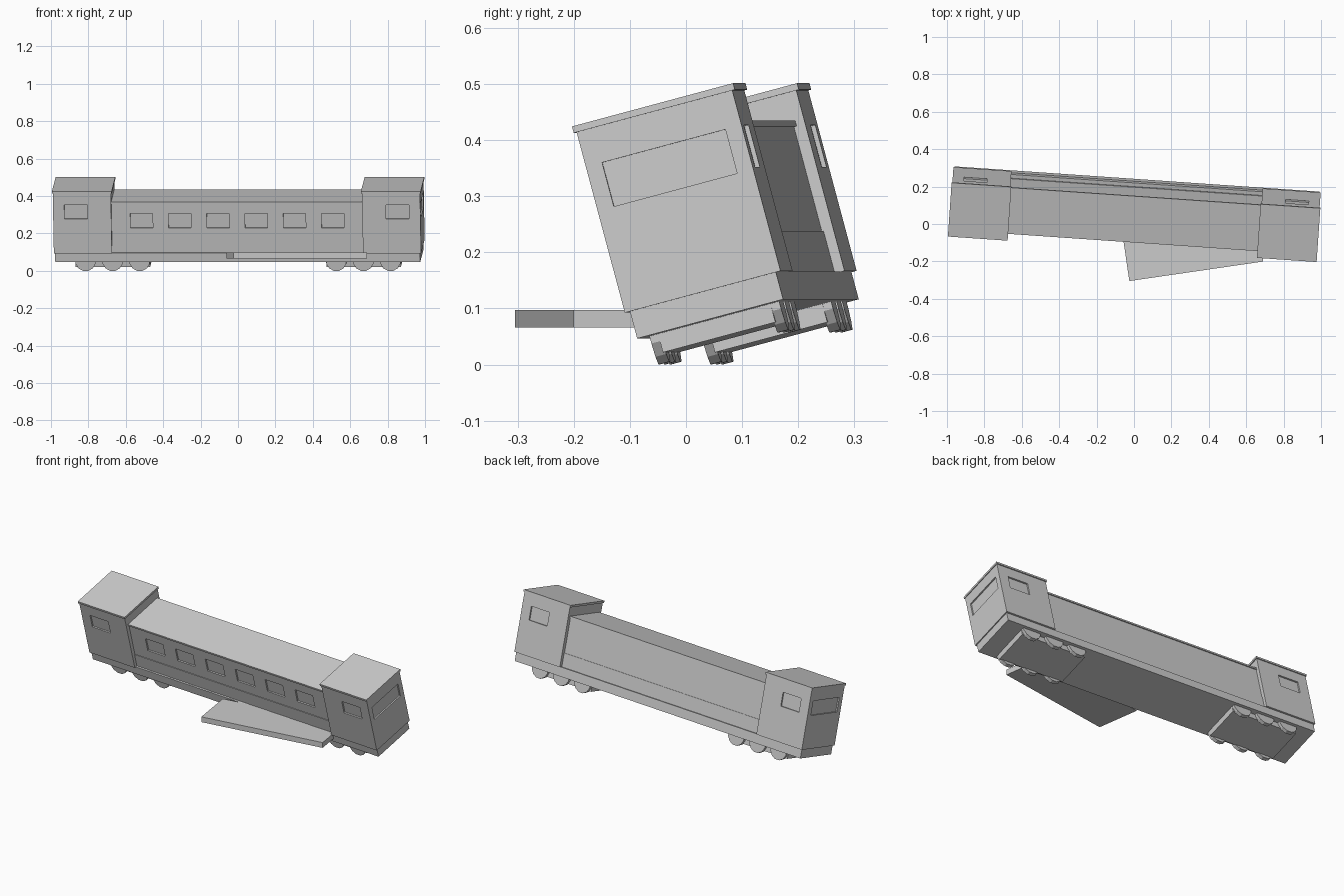
import bpy, bmesh, math
from mathutils import Matrix, Vector

if "Cube" in bpy.data.objects:
    bpy.data.objects.remove(bpy.data.objects["Cube"], do_unlink=True)

grey = bpy.data.materials.new("light_grey")
grey.use_nodes = True
grey.diffuse_color = (0.6, 0.6, 0.6, 1)
grey.node_tree.nodes["Principled BSDF"].inputs["Base Color"].default_value = (0.6, 0.6, 0.6, 1)

# The carriage leans to the front and is slightly turned
TILT = Matrix.Rotation(math.radians(-3.95), 4, "Z") @ Matrix.Rotation(math.radians(15), 4, "X")
MID = 0.128  # lateral centre line


def add_boxes(bm, boxes):
    for lo, hi in boxes:
        lo, hi = Vector(lo), Vector(hi)
        m = Matrix.Translation((lo + hi) / 2) @ Matrix.Diagonal((*(hi - lo), 1))
        bmesh.ops.create_cube(bm, size=1, matrix=m)


def finish(name, bm, matrix=TILT):
    mesh = bpy.data.meshes.new(name)
    bm.to_mesh(mesh)
    bm.free()
    mesh.materials.append(grey)
    obj = bpy.data.objects.new(name, mesh)
    bpy.context.collection.objects.link(obj)
    obj.matrix_world = matrix
    return obj


def box(name, x0, x1, half, z0, z1):
    bm = bmesh.new()
    add_boxes(bm, [((x0, MID - half, z0), (x1, MID + half, z1))])
    return finish(name, bm)


def recess(obj, boxes):
    """Cut shallow window recesses into a part."""
    bm = bmesh.new()
    add_boxes(bm, boxes)
    cutter = finish("window_cutter", bm)
    cutter.hide_render = True
    mod = obj.modifiers.new("windows", "BOOLEAN")
    mod.operation, mod.solver, mod.object = "DIFFERENCE", "EXACT", cutter
    bpy.context.view_layer.objects.active = obj
    bpy.ops.object.modifier_apply(modifier=mod.name)
    bpy.data.objects.remove(cutter, do_unlink=True)


DEPTH = 0.008

# Chassis and middle body
box("chassis", -0.978, 0.978, 0.135, 0.05, 0.101)
box("lower_body", -0.68, 0.68, 0.126, 0.1, 0.178)
body = box("upper_body", -0.68, 0.68, 0.123, 0.178, 0.372)
box("body_roof", -0.68, 0.68, 0.128, 0.371, 0.382)
front = MID - 0.123
centres = [(i - 2.5) * 0.205 for i in range(6)]
recess(body, [((c - 0.06, front - 0.05, 0.237), (c + 0.06, front + DEPTH, 0.316)) for c in centres])

for side, label in ((-1, "right"), (1, "left")):
    # End cab with a window on three sides
    x0, x1 = sorted((side * 0.673, side * 0.984))
    cab = box(label + "_cab", x0, x1, 0.144, 0.1, 0.434)
    r0, r1 = sorted((side * 0.668, side * 0.988))
    box(label + "_cab_roof", r0, r1, 0.149, 0.433, 0.445)
    c = side * 0.862
    e0, e1 = sorted((side * (0.984 - DEPTH), side * 1.05))
    holes = [((e0, MID - 0.114, 0.288), (e1, MID + 0.114, 0.369))]
    for y in (-1, 1):
        a, b = sorted((MID + y * (0.144 - DEPTH), MID + y * 0.2))
        holes.append(((c - 0.062, a, 0.292), (c + 0.062, b, 0.369)))
    recess(cab, holes)

    # Bogie frame and its six wheels
    centre = side * 0.672
    box(label + "_bogie", centre - 0.2, centre + 0.2, 0.104, 0.016, 0.052)
    bm = bmesh.new()
    for i in (-1, 0, 1):
        for y in (-1, 1):
            place = Matrix.Translation((centre + i * 0.145, MID + y * 0.11, 0.051))
            turn = Matrix.Rotation(math.pi / 2, 4, "X") @ Matrix.Rotation(math.pi / 12, 4, "Z")
            bmesh.ops.create_cone(bm, cap_ends=True, segments=12, radius1=0.055, radius2=0.055,
                                  depth=0.02, matrix=place @ turn)
    finish(label + "_wheels", bm)

# Level boarding platform tucked against the front
bm = bmesh.new()
add_boxes(bm, [((0, 0, 0), (0.723, 0.255, 0.031))])
finish("platform", bm, Matrix.Translation((-0.025, -0.305, 0.066)) @ Matrix.Rotation(math.radians(8.3), 4, "Z"))
